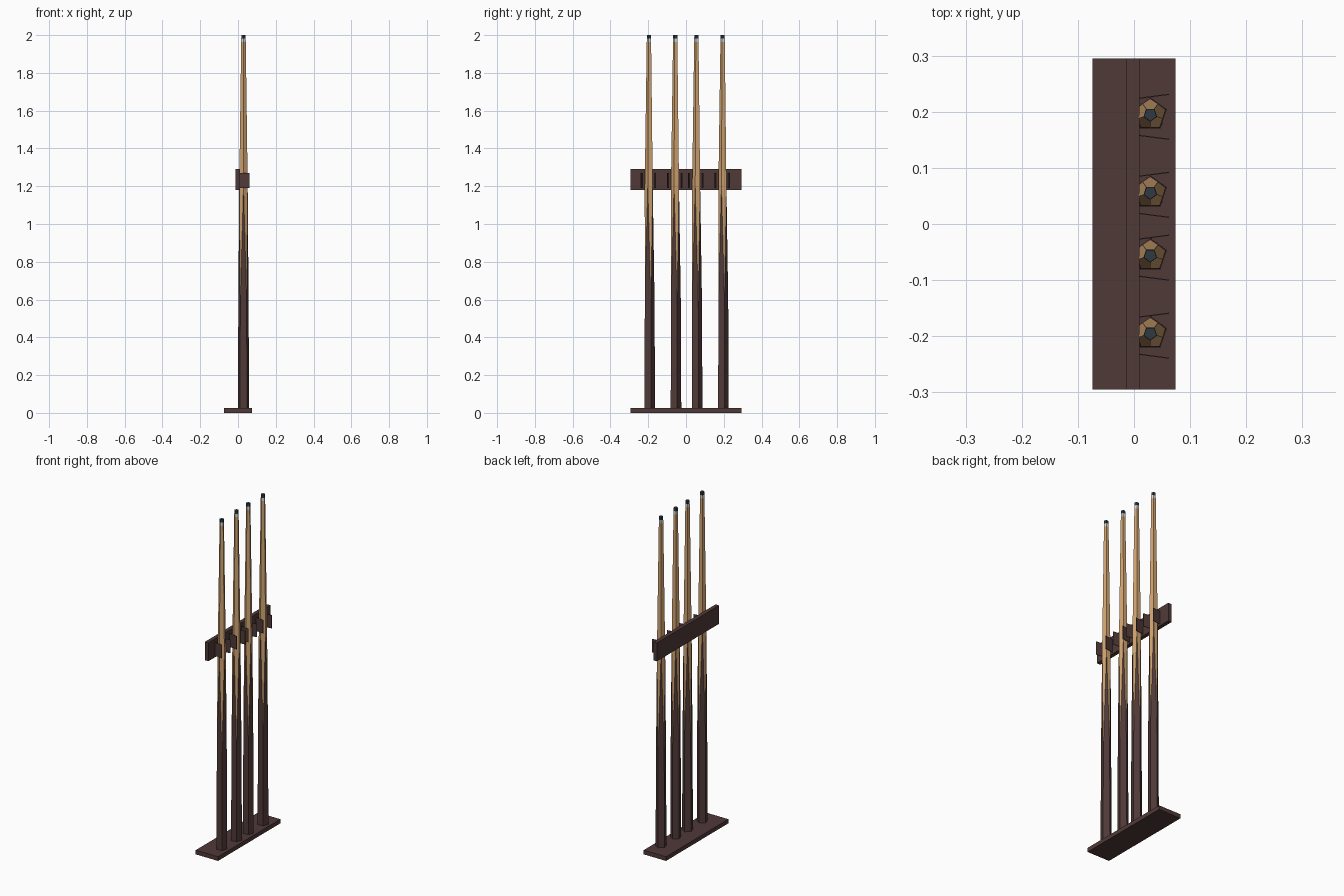
import bpy, bmesh
from math import cos, sin, pi
from mathutils import Vector

default = bpy.data.objects.get("Cube")
if default:
    bpy.data.objects.remove(default, do_unlink=True)


def material(name, rgb):
    m = bpy.data.materials.new(name)
    m.use_nodes = True
    m.diffuse_color = (*rgb, 1)
    m.node_tree.nodes["Principled BSDF"].inputs["Base Color"].default_value = (*rgb, 1)
    return m


DARK = material("dark_wood", (0.08, 0.042, 0.04))
LIGHT = material("pale_wood", (0.65, 0.38, 0.17))
WHITE = material("ferrule_white", (0.68, 0.72, 0.74))
TIP = material("tip_charcoal", (0.03, 0.04, 0.05))


def finish(name, bm, mats):
    bmesh.ops.recalc_face_normals(bm, faces=bm.faces)
    mesh = bpy.data.meshes.new(name)
    bm.to_mesh(mesh)
    bm.free()
    for m in mats:
        mesh.materials.append(m)
    obj = bpy.data.objects.new(name, mesh)
    bpy.context.collection.objects.link(obj)
    return obj


def box(name, low, high, mat):
    bm = bmesh.new()
    bmesh.ops.create_cube(bm, size=1)
    low, high = Vector(low), Vector(high)
    for v in bm.verts:
        v.co = (low + high) / 2 + v.co * (high - low)
    return finish(name, bm, [mat])


# Five-sided cue: dark butt, interlocking painted points, shaft, ferrule, tip
def cue(name, x, y):
    sides, bm = 5, bmesh.new()

    def ring(z, r, turn):
        return [bm.verts.new((x + r * cos(a), y + r * sin(a), z))
                for a in (pi / 2 + 2 * pi * (i + turn) / sides for i in range(sides))]

    def face(verts, index):
        bm.faces.new(verts).material_index = index

    def band(a, b, index):
        for i in range(sides):
            j = (i + 1) % sides
            face((a[i], a[j], b[j], b[i]), index)

    bottom, butt = ring(0.025, 0.031, 0), ring(0.59, 0.0285, 0)
    shaft, neck = ring(1.2, 0.0235, 0.5), ring(1.963, 0.0128, 0.5)
    collar, top = ring(1.982, 0.0125, 0.5), ring(2.0, 0.012, 0.5)
    face(bottom, 0)
    band(bottom, butt, 0)
    for i in range(sides):
        j = (i + 1) % sides
        face((butt[i], butt[j], shaft[i]), 0)
        face((butt[j], shaft[j], shaft[i]), 1)
    band(shaft, neck, 1)
    band(neck, collar, 2)
    band(collar, top, 3)
    face(top, 3)
    finish(name, bm, [DARK, LIGHT, WHITE, TIP])


# Thin clip prong flaring away from the cue
def prong(name, y, side):
    obj = box(name, (0.008, y - 0.001, 1.19), (0.062, y + 0.001, 1.27), DARK)
    for v in obj.data.vertices:
        if v.co.x > 0.03:
            v.co.y += side * 0.007


# Rack
box("base_board", (-0.074, -0.295, 0), (0.074, 0.295, 0.025), DARK)
box("back_rail", (-0.013, -0.295, 1.18), (0.01, 0.295, 1.29), DARK)

# Cues with their clips
for n, y in enumerate((-0.195, -0.056, 0.056, 0.195), 1):
    cue(f"cue_{n}", 0.029, y)
    for label, side in (("right", -1), ("left", 1)):
        prong(f"clip_{n}_{label}", y - 0.004 + side * 0.033, side)
